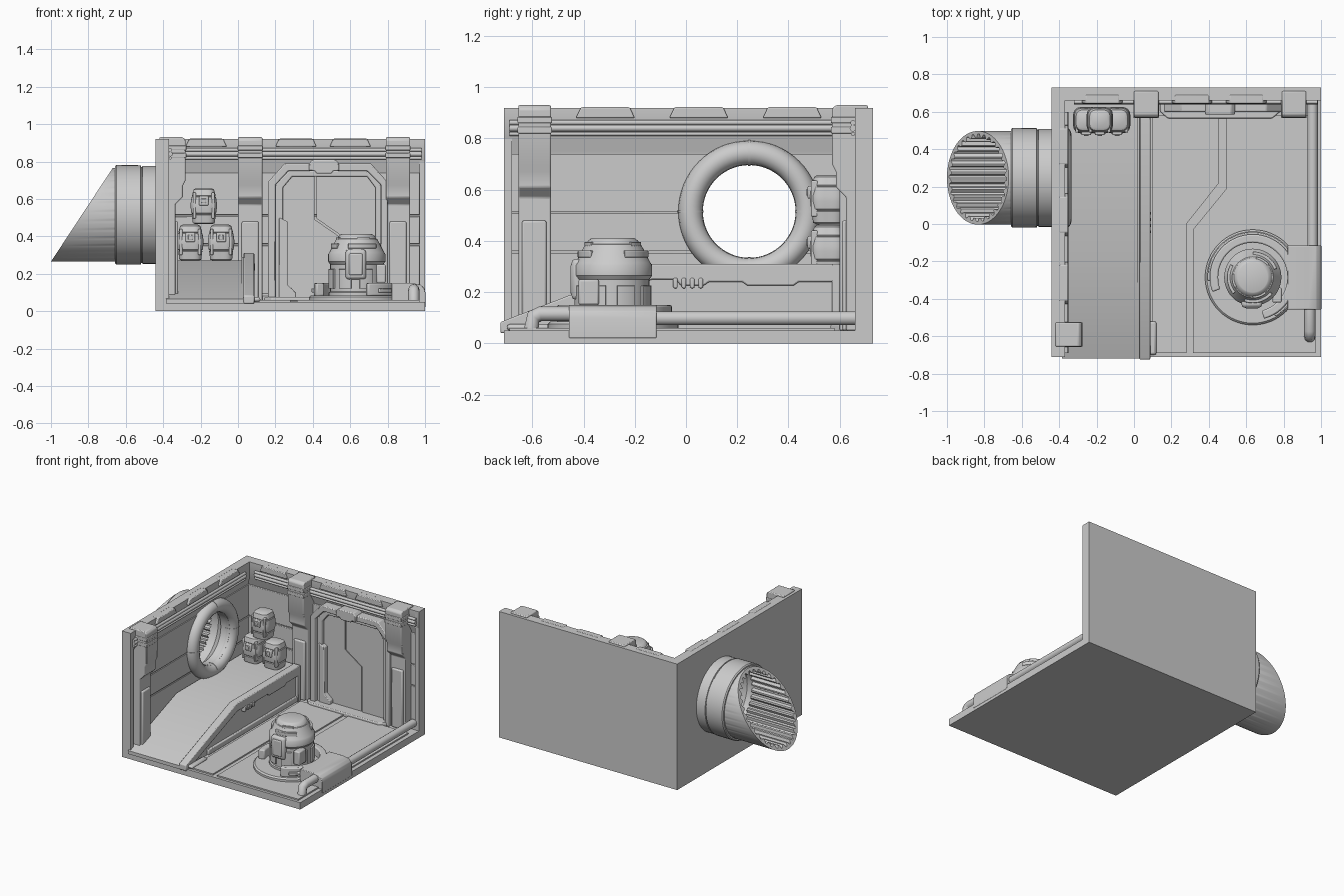
import bpy, bmesh
from math import sin, cos, pi, radians
from mathutils import Matrix

if "Cube" in bpy.data.objects:
    bpy.data.objects.remove(bpy.data.objects["Cube"])


def make(name, verts, faces, bevel=0.0):
    bm = bmesh.new()
    vs = [bm.verts.new(v) for v in verts]
    for f in faces:
        bm.faces.new([vs[i] for i in f])
    bmesh.ops.recalc_face_normals(bm, faces=bm.faces)
    me = bpy.data.meshes.new(name)
    bm.to_mesh(me)
    bm.free()
    ob = bpy.data.objects.new(name, me)
    bpy.context.collection.objects.link(ob)
    if bevel:
        m = ob.modifiers.new("bevel", 'BEVEL')
        m.width, m.segments, m.limit_method = bevel, 2, 'ANGLE'
    return ob


def prism(name, pts, axis, a, b, bevel=0.0):
    """Extrude a 2D outline along an axis from a to b."""
    put = {'x': lambda p, t: (t, p[0], p[1]), 'y': lambda p, t: (p[0], t, p[1]),
           'z': lambda p, t: (p[0], p[1], t)}[axis]
    n = len(pts)
    verts = [put(p, a) for p in pts] + [put(p, b) for p in pts]
    faces = [list(range(n)), list(range(n, 2 * n))]
    faces += [[i, (i + 1) % n, n + (i + 1) % n, n + i] for i in range(n)]
    return make(name, verts, faces, bevel)


def box(name, x0, x1, y0, y1, z0, z1, bevel=0.0):
    return prism(name, [(x0, y0), (x1, y0), (x1, y1), (x0, y1)], 'z', z0, z1, bevel)


def lathe(name, prof, c, axis='z', segs=48, closed=False, square=0.0):
    """Revolve (radius, height) points; square > 0 pushes the section to a rounded square."""
    verts, faces, m = [], [], len(prof)
    for i in range(segs):
        t = 2 * pi * i / segs
        k = 1 + square * (1 - cos(4 * t)) / 2
        for r, h in prof:
            u, v = r * k * cos(t), r * k * sin(t)
            verts.append((c[0] + h, c[1] + u, c[2] + v) if axis == 'x' else (c[0] + u, c[1] + v, c[2] + h))
    for i in range(segs):
        j = (i + 1) % segs
        for k in range(m if closed else m - 1):
            l = (k + 1) % m
            faces.append([i * m + k, j * m + k, j * m + l, i * m + l])
    if not closed:
        faces += [[i * m for i in range(segs)], [i * m + m - 1 for i in range(segs)]]
    return make(name, verts, faces)


def pipe(name, pts, r):
    cu = bpy.data.curves.new(name, 'CURVE')
    cu.dimensions, cu.bevel_depth, cu.bevel_resolution, cu.use_fill_caps = '3D', r, 3, True
    sp = cu.splines.new('POLY')
    sp.points.add(len(pts) - 1)
    for p, q in zip(sp.points, pts):
        p.co = (*q, 1)
    bpy.context.collection.objects.link(bpy.data.objects.new(name, cu))


def arc(name, cx, cy, r0, r1, a0, a1, z0, z1, bevel=0.0):
    ts = [radians(a0 + (a1 - a0) * i / 40) for i in range(41)]
    pts = [(cx + r1 * cos(t), cy + r1 * sin(t)) for t in ts]
    pts += [(cx + r0 * cos(t), cy + r0 * sin(t)) for t in reversed(ts)]
    return prism(name, pts, 'z', z0, z1, bevel)


# floor and floor plates with the bent channel between them
box("floor", -.435, 1, -.71, .725, 0, .05)
prism("floor_plate_left", [(.1, -.69), (.28, -.69), (.28, 0), (.455, .22), (.455, .58), (.1, .58)], 'z', .045, .06)
prism("floor_plate_right", [(.315, -.69), (.97, -.69), (.97, .58), (.495, .58), (.495, .19), (.315, -.03)], 'z', .045, .06)
box("floor_curb", .08, .12, -.70, -.52, .05, .075, .012)

# walls: recessed below, thick on top; w is the distance from the outer face
section = [(0, 0), (.07, 0), (.07, .08), (.04, .10), (.04, .75), (.07, .80), (.07, .92), (0, .92)]
left = [prism("left_wall", [(-.44 + w, z) for w, z in section], 'y', -.71, .73)]
prism("back_wall", [(.73 - w, z) for w, z in section], 'x', -.405, 1)
box("left_wall_end", -.435, -.37, -.71, -.68, .02, .9)
box("back_wall_end", .97, 1, .66, .725, .02, .9)
for z0, z1 in ((.09, .35), (.36, .507), (.515, .74)):
    left.append(box("left_wall_panel", -.41, -.392, -.68, .69, z0, z1))
    box("back_wall_panel", -.40, .97, .682, .70, z0, z1, .004)

# round opening cut through the left wall
CY, CZ = .247, .515
cutter = lathe("cutter", [(.2, -.2), (.2, .2)], (-.4, CY, CZ), 'x')
cutter.hide_render = True
for ob in left:
    m = ob.modifiers.new("hole", 'BOOLEAN')
    m.object, m.operation, m.solver = cutter, 'DIFFERENCE', 'EXACT'
    bpy.context.view_layer.objects.active = ob
    bpy.ops.object.modifier_apply(modifier="hole")
bpy.data.objects.remove(cutter)

# round collar inside, sleeve outside
ring = [(.229 + .048 * cos(2 * pi * i / 16), .05 * sin(2 * pi * i / 16)) for i in range(16)]
lathe("tunnel_collar", ring, (-.385, CY, CZ), 'x', 64, True)
for k in range(4):
    band = lathe("collar_band", [(.051, -.004), (.051, .004)], (0, 0, 0), 'z', 20)
    band.matrix_world = (Matrix.Translation((-.385, CY, CZ)) @ Matrix.Rotation(k * pi / 2, 4, 'X')
                         @ Matrix.Translation((0, .229, 0)))
lathe("tunnel_sleeve", [(.262, -.43), (.262, -.51), (.257, -.512), (.257, -.518), (.265, -.52), (.266, -.65),
                        (.26, -.658), (.24, -.658), (.24, -.5), (.183, -.44), (.183, -.37), (.21, -.37), (.21, -.43)],
      (0, CY, CZ), 'x', 64, True)

# slanted outer tube with lengthwise ribs inside
N, verts, faces = 128, [], []
for i in range(N):
    t = 2 * pi * i / N
    ri = .234 if i % 4 < 2 else .216
    for r, x in ((.25, -.6), (.25, None), (ri, None), (ri, -.55)):
        z = CZ + r * sin(t)
        verts.append((-1 + (z - .265) * .66 if x is None else x, CY + r * cos(t), z))
    j = (i + 1) % N
    faces += [[i * 4 + k, j * 4 + k, j * 4 + (k + 1) % 4, i * 4 + (k + 1) % 4] for k in range(4)]
make("tunnel_tube", verts, faces)

# pillars: d is the distance in front of the wall's inner face
pillar = [(-.05, .93), (.075, .93), (.09, .915), (.09, .70), (.075, .67), (.075, .61), (.035, .57), (.035, .05), (-.05, .05)]


def bands(z):
    return ((.094, z), (.094, z + .025), (-.04, z + .025), (-.04, z))


prism("left_pillar", [(-.37 + d, z) for d, z in pillar], 'y', -.655, -.527, .006)
box("left_pillar_foot", -.37, -.32, -.64, -.545, .05, .48, .008)
for z in (.82, .86):
    prism("left_pillar_band", [(-.37 + d, h) for d, h in bands(z)], 'y', -.658, -.524, .004)
for x in (0, .79):
    prism("back_pillar", [(.66 - d, z) for d, z in pillar], 'x', x, x + .13, .006)
    box("back_pillar_foot", x + .02, x + .11, .61, .66, .05, .48, .008)
    for z in (.82, .86):
        prism("back_pillar_band", [(.66 - d, h) for d, h in bands(z)], 'x', x - .003, x + .133, .004)

# pipes and vents along the wall tops
for z, r in ((.862, .010), (.84, .013), (.818, .008)):
    pipe("left_wall_pipe", [(-.362, -.69, z), (-.362, .6, z)], r)
    pipe("back_wall_pipe", [(-.32, .652, z), (.98, .652, z)], r)
for y in (-.315, .05, .415):
    prism("left_vent", [(y - .115, .88), (y + .115, .88), (y + .095, .922), (y - .095, .922)], 'x', -.40, -.352, .005)
for x in (-.17, .31, .6):
    prism("back_vent", [(x - .11, .88), (x + .11, .88), (x + .09, .922), (x - .09, .922)], 'y', .645, .69, .005)

# door: stepped frame, two leaves, lamp and threshold
out = [(.16, .05), (.16, .69), (.25, .79), (.71, .79), (.80, .69), (.80, .05)]
mid = [(.20, .05), (.20, .675), (.27, .75), (.69, .75), (.765, .675), (.765, .05)]
inn = [(.24, .05), (.24, .66), (.29, .72), (.69, .72), (.735, .66), (.735, .05)]
prism("door_frame_outer", out + mid[::-1], 'y', .60, .70, .006)
prism("door_frame_inner", mid + inn[::-1], 'y', .625, .70, .006)
prism("door_leaf_left", [(.23, .05), (.23, .67), (.28, .73), (.41, .73), (.41, .49), (.54, .40), (.54, .05)], 'y', .652, .70)
prism("door_leaf_right", [(.42, .73), (.70, .73), (.745, .67), (.745, .05), (.55, .05), (.55, .405), (.42, .495)], 'y', .645, .70)
prism("door_jamb", [(.22, .05), (.31, .05), (.31, .10), (.265, .14), (.265, .48), (.22, .50)], 'y', .615, .68, .005)
prism("door_lamp", [(.38, .75), (.41, .75), (.42, .735), (.50, .735), (.51, .75), (.54, .75), (.54, .79), (.52, .81), (.40, .81), (.38, .79)],
      'y', .585, .67, .006)
prism("door_threshold", [(.14, .66), (.14, .60), (.18, .565), (.74, .565), (.78, .60), (.78, .66)], 'z', .045, .075, .006)

# raised walkway and ramp with side rail
prism("walkway", [(.66, .04), (.66, .27), (-.16, .27), (-.72, .065), (-.72, .04)], 'x', -.385, .04)
prism("walkway_side", [(.58, .05), (.58, .29), (-.14, .29), (-.70, .07), (-.70, .05)], 'x', .02, .065)
prism("walkway_rail", [(.60, .24), (.60, .31), (-.14, .31), (-.725, .083), (-.725, .04), (-.69, .04), (-.13, .25), (-.04, .25),
                       (-.02, .225), (.07, .225), (.09, .24), (.22, .24), (.24, .225), (.42, .225), (.44, .24)],
      'x', .03, .087, .006)
for i in range(4):
    box("rail_tooth", .05, .092, -.05 + i * .033, -.033 + i * .033, .215, .255, .005)
box("walkway_end_post", .03, .087, .57, .60, .05, .31, .004)
box("walkway_skirt", .05, .08, -.45, .58, .05, .09, .006)

# three stacked barrels
for x, z in ((-.255, .27), (-.09, .27), (-.183, .465)):
    lathe("barrel", [(.045, 0), (.058, .006), (.064, .05), (.059, .053), (.066, .06), (.07, .09), (.07, .11), (.065, .145),
                     (.06, .148), (.063, .153), (.054, .185), (.042, .192)], (x, .555, z), 'z', 32, False, .18)
    box("barrel_badge", x - .026, x + .026, .475, .51, z + .10, z + .15, .006)
    box("barrel_badge_core", x - .013, x + .013, .470, .51, z + .112, z + .138, .004)
    for s in (-1, 1):
        box("barrel_rib", x + s * .05 - .008, x + s * .05 + .008, .488, .515, z + .03, z + .17, .005)

# round docking base with bridge and side pipes
DX, DY = .635, -.285
lathe("dock_step", [(.255, .05), (.255, .075), (.245, .085)], (DX, DY, 0), 'z', 64)
arc("dock_ring", DX, DY, .185, .23, -75, 200, .08, .15, .008)
arc("dock_lip", DX, DY, .20, .242, -60, 185, .10, .122, .004)
prism("dock_bridge", [(.82, .04), (.82, .15), (.93, .15), (.975, .142), (.995, .125), (1.002, .10), (1.002, .02), (.95, .02)],
      'y', -.457, -.115, .004)
pipe("edge_pipe", [(.955, -.13, .098), (.955, .66, .098)], .028)
pipe("edge_handle", [(.94, -.44, .115), (.94, -.57, .115), (.94, -.595, .105), (.94, -.605, .05)], .03)

# round service machine: body, dome, panels
lathe("machine_body", [(.15, .08), (.15, .10), (.142, .105), (.142, .25), (.148, .258), (.153, .265), (.153, .305), (.146, .315),
                       (.11, .385), (.104, .388), (.098, .40), (.085, .41), (.08, .412)], (DX, DY, 0), 'z', 48)
for k in range(8):
    arc("body_panel", DX, DY, .13, .152, k * 45 + 6, k * 45 + 34, .12, .225, .004)
for a in (20, 150, 250):
    arc("dome_strip", DX, DY, .10, .138, a, a + 70, .335, .362, .004)
    arc("crown_strip", DX, DY, .085, .112, a + 20, a + 60, .38, .395, .003)
box("machine_hatch", .575, .685, -.447, -.40, .17, .33, .016)
box("machine_hatch_core", .592, .668, -.452, -.41, .19, .31, .01)
box("machine_arm", .74, .79, -.42, -.34, .15, .25, .008)

# smooth round parts, keep edges sharp
for ob in bpy.context.scene.objects:
    ob.select_set(ob.type == 'MESH')
bpy.context.view_layer.objects.active = bpy.data.objects["floor"]
bpy.ops.object.shade_smooth_by_angle(angle=radians(35))
